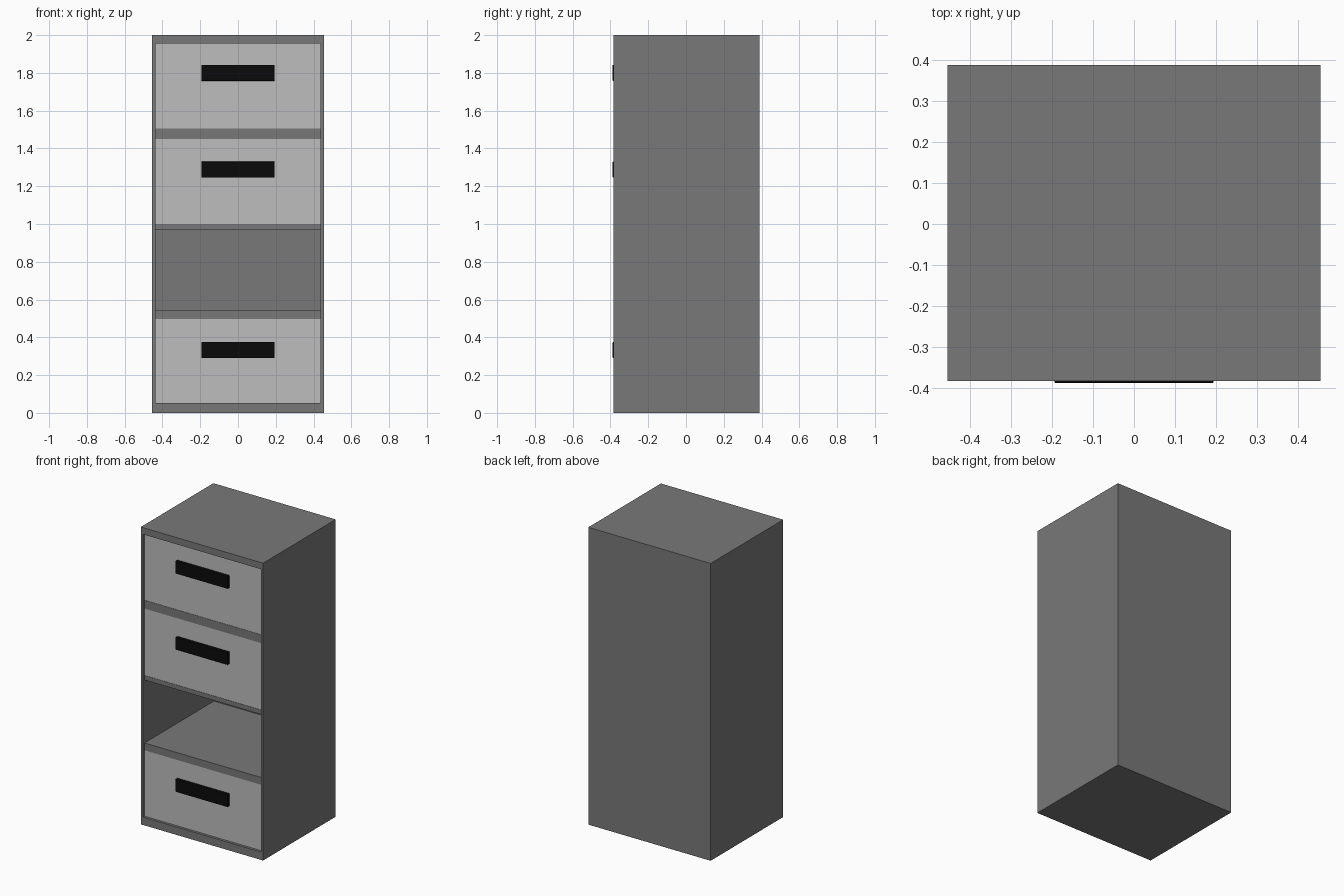
import bpy

if "Cube" in bpy.data.objects:
    bpy.data.objects.remove(bpy.data.objects["Cube"])


def material(name, value):
    m = bpy.data.materials.new(name)
    m.diffuse_color = (value, value, value, 1)
    m.use_nodes = True
    m.node_tree.nodes["Principled BSDF"].inputs["Base Color"].default_value = m.diffuse_color
    return m


FRAME = material("dark grey", 0.19)
FRONT = material("light grey", 0.51)
BLACK = material("black", 0.003)


def box(name, x, y, z, mat, bevel=0):
    """Box from (min, max) ranges on each axis."""
    bpy.ops.mesh.primitive_cube_add(size=1, location=[sum(r) / 2 for r in (x, y, z)])
    ob = bpy.context.object
    ob.name = name
    ob.scale = [r[1] - r[0] for r in (x, y, z)]
    bpy.ops.object.transform_apply(location=False, rotation=False, scale=True)
    ob.data.materials.append(mat)
    if bevel:
        mod = ob.modifiers.new("bevel", 'BEVEL')
        mod.width = bevel
        mod.segments = 2
    return ob


W, IN = 0.455, 0.438            # outer and inner half widths
Y0, Y1 = -0.383, 0.388          # cabinet front and back
BACK = 0.37                     # inner face of the back panel
SHELF_Y = Y0 + 0.015            # shelves and drawers sit slightly inside the frame
DRAWER_Y = SHELF_Y + 0.002

# Outer carcass
box("left_side", (-W, -IN), (Y0, Y1), (0, 2), FRAME)
box("right_side", (IN, W), (Y0, Y1), (0, 2), FRAME)
box("bottom_panel", (-IN, IN), (Y0, Y1), (0, 0.053), FRAME)
box("top_panel", (-IN, IN), (Y0, Y1), (1.955, 2), FRAME)
box("back_panel", (-IN, IN), (BACK, Y1), (0.053, 1.955), FRAME)

# Shelves between the compartments
for name, z in (("lower_shelf", (0.497, 0.546)),
                ("middle_shelf", (0.97, 1.0)),
                ("upper_shelf", (1.45, 1.506))):
    box(name, (-IN, IN), (SHELF_Y, BACK), z, FRAME)

# Drawers with bar handles; the third compartment stays open
for name, z, h in (("bottom", (0.053, 0.497), (0.29, 0.376)),
                   ("middle", (1.0, 1.45), (1.246, 1.33)),
                   ("top", (1.506, 1.955), (1.758, 1.843))):
    box(name + "_drawer", (-IN, IN), (DRAWER_Y, BACK), z, FRONT)
    box(name + "_handle", (-0.194, 0.194), (-0.388, DRAWER_Y), h, BLACK, 0.003)
